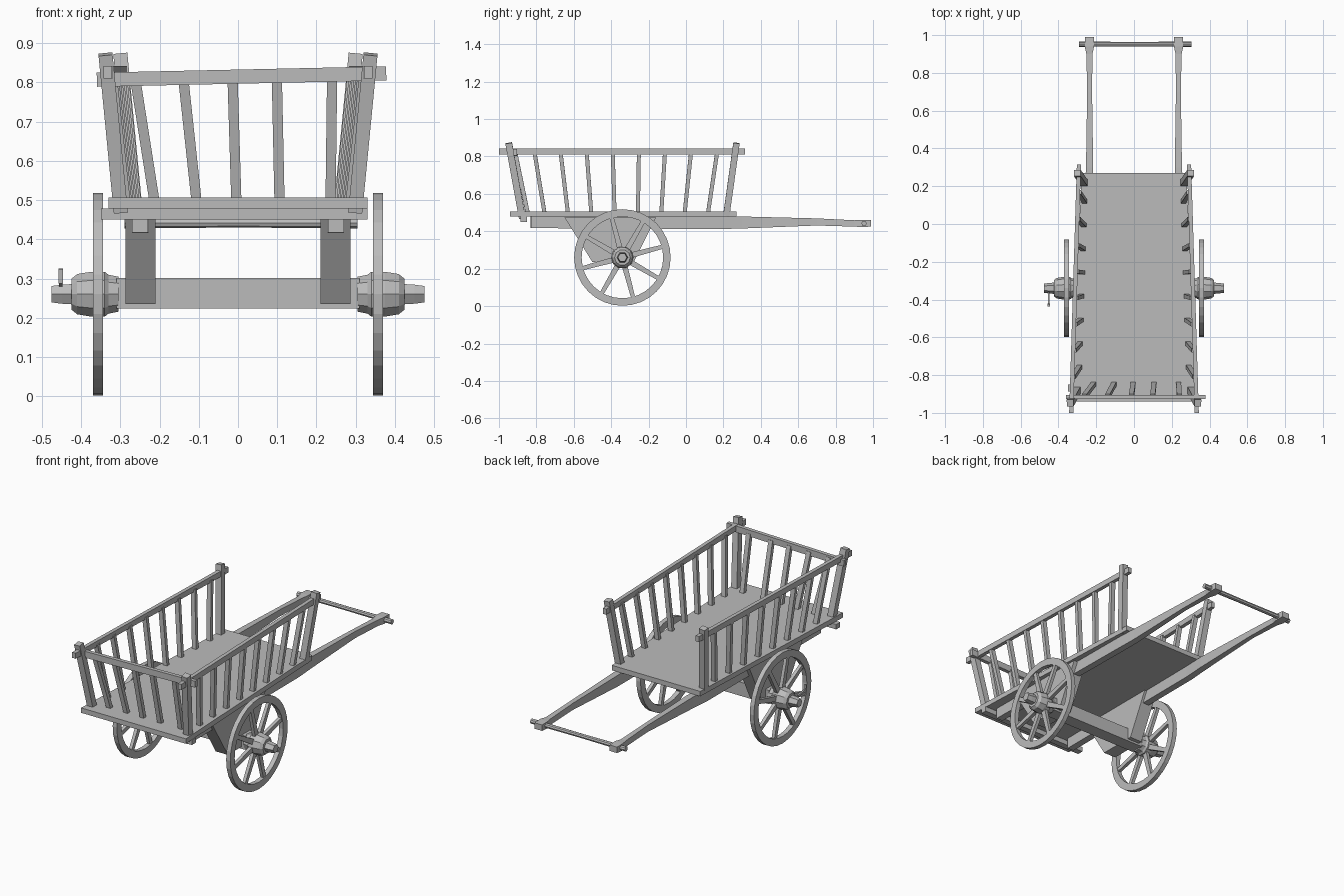
import bpy, bmesh, math
from mathutils import Vector

cube = bpy.data.objects.get("Cube")
if cube:
    bpy.data.objects.remove(cube, do_unlink=True)

wood = bpy.data.materials.new("plain grey wood")
wood.use_nodes = True
GREY = (0.5, 0.5, 0.5, 1)
wood.diffuse_color = GREY
wood.node_tree.nodes["Principled BSDF"].inputs["Base Color"].default_value = GREY


def finish(name, bm):
    bmesh.ops.recalc_face_normals(bm, faces=bm.faces)
    mesh = bpy.data.meshes.new(name)
    bm.to_mesh(mesh)
    bm.free()
    mesh.materials.append(wood)
    ob = bpy.data.objects.new(name, mesh)
    bpy.context.collection.objects.link(ob)
    return ob


def loft(bm, rings):
    """Skin a list of point rings and cap both ends."""
    rows = [[bm.verts.new(p) for p in ring] for ring in rings]
    n = len(rows[0])
    for a, b in zip(rows, rows[1:]):
        for i in range(n):
            bm.faces.new((a[i], a[(i + 1) % n], b[(i + 1) % n], b[i]))
    bm.faces.new(rows[0])
    bm.faces.new(rows[-1])


def beam(name, stations, up=(0, 0, 1)):
    """Squared timber through stations of (point, width, height)."""
    d = (Vector(stations[-1][0]) - Vector(stations[0][0])).normalized()
    side = Vector(up).cross(d).normalized()
    top = d.cross(side)
    bm = bmesh.new()
    loft(bm, [[Vector(p) + side * w / 2 * a + top * h / 2 * b
               for a, b in ((-1, -1), (1, -1), (1, 1), (-1, 1))]
              for p, w, h in stations])
    return finish(name, bm)


def stick(name, p, q, w, h, up=(0, 0, 1)):
    return beam(name, [(p, w, h), (q, w, h)], up)


def prism(name, outline, offset):
    bm = bmesh.new()
    loft(bm, [[Vector(p) for p in outline],
              [Vector(p) + Vector(offset) for p in outline]])
    return finish(name, bm)


def turned(name, profile, y, z, sides):
    """Turned part along x from (x, radius) pairs."""
    bm = bmesh.new()
    loft(bm, [[(x, y + r * math.cos(math.tau * i / sides),
                z + r * math.sin(math.tau * i / sides)) for i in range(sides)]
              for x, r in profile])
    return finish(name, bm)


AY, AZ, R = -0.34, 0.26, 0.258


def rail_x(y):
    return 0.292 - 0.031 * (y - 0.3)


def wheel(side, s):
    # Rim with a squared section
    bm = bmesh.new()
    n = 32
    section = ((0.344, R), (0.37, R), (0.37, 0.218), (0.344, 0.218))
    rows = [[bm.verts.new((s * x, AY + r * math.cos(math.tau * i / n),
                           AZ + r * math.sin(math.tau * i / n)))
             for x, r in section] for i in range(n)]
    for i in range(n):
        a, b = rows[i], rows[(i + 1) % n]
        for j in range(4):
            k = (j + 1) % 4
            bm.faces.new((a[j], a[k], b[k], b[j]))
    finish(side + "_wheel_rim", bm)
    # Spokes
    for i in range(8):
        t = math.radians(15 + 45 * i)
        c, e = math.cos(t), math.sin(t)
        beam(f"{side}_spoke_{i + 1}",
             [((s * 0.357, AY + 0.045 * c, AZ + 0.045 * e), 0.03, 0.02),
              ((s * 0.357, AY + 0.225 * c, AZ + 0.225 * e), 0.022, 0.018)],
             (1, 0, 0))
    # Hub and axle tip
    turned(side + "_hub", [(s * x, r) for x, r in
           ((0.305, 0.047), (0.33, 0.052), (0.34, 0.06), (0.375, 0.06),
            (0.41, 0.054), (0.424, 0.042))], AY, AZ, 10)
    turned(side + "_axle_tip", [(s * 0.42, 0.03), (s * 0.45, 0.028),
           (s * 0.476, 0.024)], AY, AZ, 6)


# Bed planks and cross timbers
prism("bed", [(-0.33, -0.94, 0.478), (0.33, -0.94, 0.478),
              (0.278, 0.27, 0.478), (-0.278, 0.27, 0.478)], (0, 0, 0.028))
stick("rear_cross_beam", (-0.35, -0.868, 0.464), (0.33, -0.868, 0.464), 0.035, 0.028)
stick("axle_beam", (-0.31, AY, 0.262), (0.31, AY, 0.262), 0.075, 0.078)

for side, s in (("left", 1), ("right", -1)):
    wheel(side, s)
    # Long shaft running under the bed to the handle
    beam(side + "_shaft", [
        ((s * 0.25, -0.83, 0.448), 0.04, 0.062),
        ((s * 0.24, 0.18, 0.445), 0.04, 0.066),
        ((s * 0.235, 0.3, 0.447), 0.038, 0.064),
        ((s * 0.235, 0.7, 0.45), 0.026, 0.038),
        ((s * 0.236, 0.9, 0.442), 0.032, 0.034),
        ((s * 0.236, 0.94, 0.442), 0.05, 0.038),
        ((s * 0.236, 0.99, 0.442), 0.046, 0.034)])
    # Wedge shaped axle bracket
    prism(side + "_axle_bracket",
          [(s * 0.21, -0.65, 0.475), (s * 0.21, -0.16, 0.475),
           (s * 0.21, -0.28, 0.235), (s * 0.21, -0.5, 0.235)], (s * 0.077, 0, 0))
    # Top rail
    stick(side + "_top_rail", (s * rail_x(-1.0), -1.0, 0.826),
          (s * rail_x(0.315), 0.315, 0.826), 0.022, 0.032)
    # Corner posts
    stick(side + "_rear_post", (s * 0.299, -0.875, 0.47),
          (s * 0.338, -0.948, 0.872), 0.036, 0.036, (0, 1, 0))
    stick(side + "_front_post", (s * 0.262, 0.215, 0.48),
          (s * 0.3, 0.27, 0.872), 0.036, 0.034, (0, 1, 0))
    # Side spindles fan outwards from the middle
    for i in range(8):
        y0 = -0.755 + 0.1245 * i
        y1 = -0.81 + 0.1395 * i
        stick(f"{side}_spindle_{i + 1}", (s * (rail_x(y0) - 0.038), y0, 0.49),
              (s * (rail_x(y1) - 0.004), y1, 0.822), 0.026, 0.021, (0, 1, 0))

# Rear wall
stick("rear_top_rail", (-0.36, -0.915, 0.807), (0.378, -0.915, 0.823), 0.022, 0.036)
for i, (x0, x1) in enumerate(((-0.212, -0.263), (-0.105, -0.14), (-0.004, -0.014),
                              (0.106, 0.099), (0.236, 0.24))):
    stick(f"rear_spindle_{i + 1}", (x0, -0.845, 0.49), (x1, -0.912, 0.815),
          0.026, 0.022, (0, 1, 0))

# Handle bar, linchpin
turned("handle_bar", [(-0.29, 0.014), (0, 0.012), (0.305, 0.014)], 0.952, 0.442, 8)
stick("linchpin", (-0.452, -0.36, 0.285), (-0.452, -0.43, 0.295), 0.009, 0.012)
stick("linchpin_head", (-0.452, -0.426, 0.288), (-0.452, -0.43, 0.325), 0.012, 0.012, (0, 1, 0))
